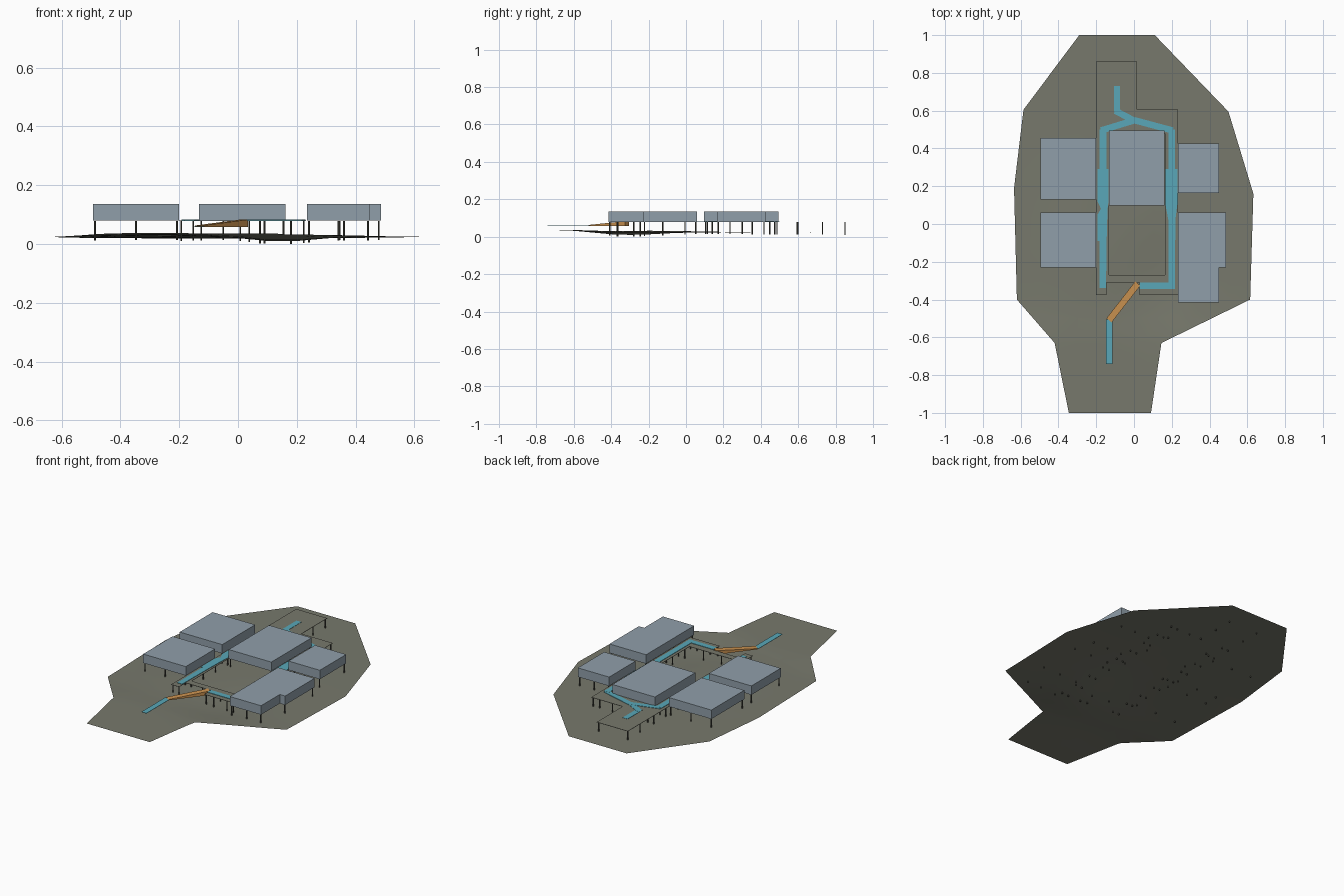
import bpy, bmesh, math
from mathutils import Vector

if "Cube" in bpy.data.objects:
    bpy.data.objects.remove(bpy.data.objects["Cube"])

def material(name, rgb):
    m = bpy.data.materials.new(name)
    m.diffuse_color = (*rgb, 1)
    m.use_nodes = True
    m.node_tree.nodes["Principled BSDF"].inputs["Base Color"].default_value = m.diffuse_color
    return m

GROUND = material("olive_ground", (0.185, 0.19, 0.15))
POST = material("dark_post", (0.07, 0.07, 0.055))
BLOCK = material("blue_grey_block", (0.28, 0.345, 0.40))
WATER = material("teal_path", (0.10, 0.39, 0.48))
RAMP = material("orange_ramp", (0.60, 0.29, 0.08))

def finish(name, bm, mat):
    bmesh.ops.recalc_face_normals(bm, faces=bm.faces)
    me = bpy.data.meshes.new(name)
    bm.to_mesh(me)
    bm.free()
    me.materials.append(mat)
    ob = bpy.data.objects.new(name, me)
    bpy.context.collection.objects.link(ob)
    return ob

def sheet(loops, z):
    """Flat filled outline; further loops are holes."""
    bm = bmesh.new()
    for loop in loops:
        vs = [bm.verts.new((x, y, z)) for x, y in loop]
        for a, b in zip(vs, vs[1:] + vs[:1]):
            bm.edges.new((a, b))
    bmesh.ops.triangle_fill(bm, edges=bm.edges[:], use_beauty=True, normal=(0, 0, 1))
    for f in bm.faces:
        f.normal_update()
        if f.normal.z < 0:
            f.normal_flip()
    return bm

def prism(name, outline, z0, z1, mat):
    bm = bmesh.new()
    f = bm.faces.new([bm.verts.new((x, y, z0)) for x, y in outline])
    r = bmesh.ops.extrude_face_region(bm, geom=[f])
    for v in r["geom"]:
        if isinstance(v, bmesh.types.BMVert):
            v.co.z = z1
    return finish(name, bm, mat)

def rect(x0, x1, y0, y1):
    return [(x0, y0), (x1, y0), (x1, y1), (x0, y1)]

def blob(x, y, cx, cy, rx, ry):
    return math.exp(-((x - cx) / rx) ** 2 - ((y - cy) / ry) ** 2)

def ground_z(x, y):
    rise = 0.012 / (1 + math.exp((y + 0.52) * 22))
    return (0.024 + rise - 0.016 * blob(x, y, 0.15, -0.30, 0.14, 0.22)
            + 0.008 * blob(x, y, -0.28, -0.2, 0.2, 0.35) - 0.006 * max(0, y - 0.2))

# terrain: outline sliced into a grid, then given gentle relief
outline = [(-0.29, 1), (0.11, 1), (0.50, 0.595), (0.632, 0.16), (0.615, -0.40), (0.145, -0.63),
           (0.09, -1), (-0.345, -1), (-0.42, -0.63), (-0.62, -0.40), (-0.635, 0.19), (-0.585, 0.605)]
bm = sheet([outline], 0)
for axis, half in ((0, 6), (1, 9)):
    for i in range(-half, half + 1):
        p, n = Vector((0, 0, 0)), Vector((0, 0, 0))
        p[axis], n[axis] = i * 0.1 + 0.003, 1
        bmesh.ops.bisect_plane(bm, geom=bm.verts[:] + bm.edges[:] + bm.faces[:],
                               plane_co=p, plane_no=n, dist=1e-5)
for v in bm.verts:
    v.co.z = ground_z(v.co.x, v.co.y)
bmesh.ops.triangulate(bm, faces=bm.faces[:])
for f in bm.faces:
    f.normal_update()
    f.smooth = True
    if f.normal.z < 0:
        f.normal_flip()
me = bpy.data.meshes.new("terrain")
bm.to_mesh(me)
bm.free()
me.materials.append(GROUND)
bpy.context.collection.objects.link(bpy.data.objects.new("terrain", me))

# raised deck ring around a courtyard
deck = [(-0.20, -0.375), (-0.145, -0.375), (-0.145, -0.31), (0.03, -0.31), (0.03, -0.375), (0.232, -0.375),
        (0.232, 0.605), (0.015, 0.605), (0.015, 0.86), (-0.20, 0.86)]
DECK_Z = 0.08
bm = sheet([deck, rect(-0.132, 0.165, -0.27, 0.48)], DECK_Z)
r = bmesh.ops.extrude_face_region(bm, geom=bm.faces[:])
for v in r["geom"]:
    if isinstance(v, bmesh.types.BMVert):
        v.co.z -= 0.002
finish("deck", bm, GROUND)

# building blocks
blocks = {
    "back_left_block": rect(-0.494, -0.2, 0.13, 0.455),
    "front_left_block": rect(-0.494, -0.2, -0.23, 0.06),
    "centre_block": rect(-0.132, 0.162, 0.097, 0.495),
    "back_right_block": rect(0.234, 0.45, 0.165, 0.425),
    "front_right_block": [(0.234, -0.415), (0.45, -0.415), (0.45, -0.23), (0.487, -0.23),
                          (0.487, 0.06), (0.234, 0.06)],
}
for name, shape in blocks.items():
    prism(name, shape, DECK_Z, 0.136, BLOCK)

# teal walkways lying on the deck
def strip(name, a, b, w, z0, z1, mat):
    a, b = Vector(a), Vector(b)
    d = (b - a).normalized()
    s = Vector((-d.y, d.x)) * w / 2
    return prism(name, [tuple(p) for p in (a - s, b - s, b + s, a + s)], z0, z1, mat)

left = [(-0.182, -0.34), (-0.148, -0.34), (-0.145, -0.09), (-0.14, 0.08), (-0.135, 0.12), (-0.135, 0.29),
        (-0.145, 0.29), (-0.145, 0.5), (-0.182, 0.5), (-0.182, 0.29), (-0.193, 0.29), (-0.193, 0.12),
        (-0.175, 0.08), (-0.193, 0.05), (-0.193, -0.09), (-0.182, -0.09)]
right = [(0.182, -0.32), (0.217, -0.32), (0.219, 0.02), (0.229, 0.1), (0.229, 0.29), (0.217, 0.29),
         (0.217, 0.5), (0.182, 0.5), (0.182, 0.29), (0.167, 0.29), (0.167, 0.1), (0.182, 0.02)]
prism("left_walkway", left, DECK_Z + 0.0005, DECK_Z + 0.003, WATER)
prism("right_walkway", right, DECK_Z + 0.0005, DECK_Z + 0.003, WATER)
links = [((0.03, -0.328), (0.217, -0.328)), ((-0.175, 0.495), (0.005, 0.55)), ((0.0, 0.55), (0.205, 0.495)),
         ((0.005, 0.545), (-0.1, 0.6)), ((-0.09, 0.595), (-0.09, 0.73))]
for i, (a, b) in enumerate(links):
    strip(f"walkway_link_{i + 1}", a, b, 0.034, DECK_Z + 0.0005, DECK_Z + 0.0028 - i * 0.0002, WATER)
strip("entry_path", (-0.132, -0.74), (-0.132, -0.505), 0.035, 0.060, 0.062, WATER)

# orange wedge ramp rising from the entry path to the deck
ramp = strip("entry_ramp", (-0.132, -0.51), (0.02, -0.315), 0.035, 0.058, 0.063, RAMP)
for v in ramp.data.vertices:
    if v.co.z > 0.06 and v.co.y > -0.4:
        v.co.z = DECK_Z + 0.003

# posts under blocks and deck, sunk into the ground
spots = []
for name, (x0, x1, y0, y1) in {"a": (-0.487, -0.208, 0.14, 0.447), "b": (-0.487, -0.208, -0.222, 0.052),
                               "c": (0.242, 0.442, 0.173, 0.417), "d": (0.242, 0.479, -0.222, 0.052)}.items():
    spots += [(x, y) for x in (x0, (x0 + x1) / 2, x1) for y in (y0, y1)]
spots += [(0.242, -0.407), (0.345, -0.407), (0.442, -0.407)]
spots += [(x, y) for x in (-0.125, 0.155) for y in (0.105, 0.3, 0.487)]
spots += [(x, -0.365 + 0.12 * i) for x in (-0.193, -0.152, 0.18, 0.224) for i in range(9)]
spots += [(-0.193, 0.73), (-0.193, 0.85), (0.008, 0.85), (0.008, 0.73), (0.008, 0.597), (0.09, 0.597),
          (0.224, 0.597), (0.038, -0.367), (0.09, -0.367), (0.075, -0.28), (-0.05, -0.28)]
bm = bmesh.new()
for i, (x, y) in enumerate(spots):
    lo = max(0, min(ground_z(x, y) - 0.01, 0.03))
    hi = DECK_Z - 0.001
    r = bmesh.ops.create_cone(bm, cap_ends=True, segments=6, radius1=0.0035, radius2=0.0035, depth=hi - lo)
    bmesh.ops.translate(bm, verts=r["verts"], vec=(x, y, (hi + lo) / 2))
finish("posts", bm, POST)
